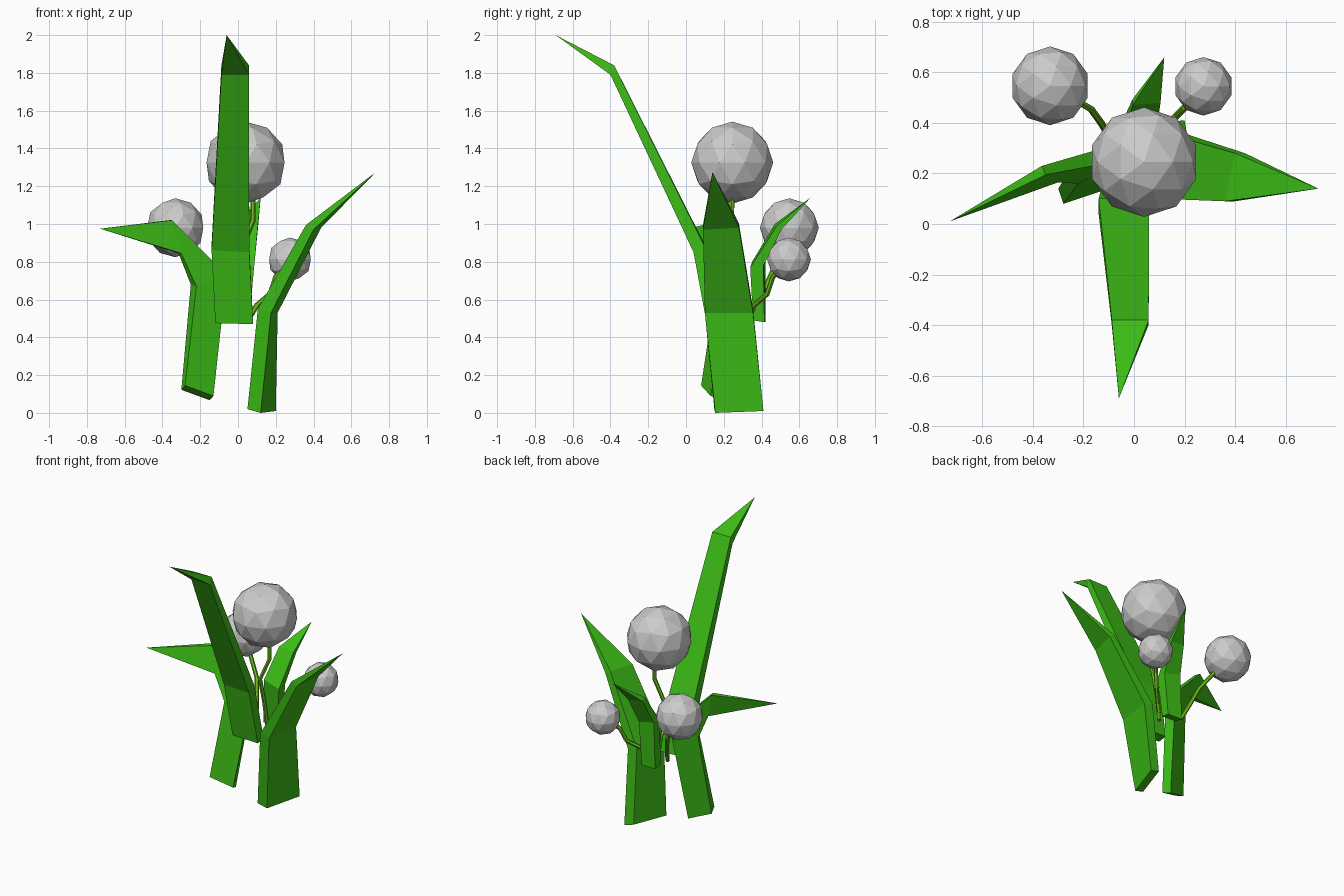
import bpy
import bmesh
from mathutils import Vector

if "Cube" in bpy.data.objects:
    bpy.data.objects.remove(bpy.data.objects["Cube"])


def material(name, rgb):
    m = bpy.data.materials.new(name)
    m.diffuse_color = (*rgb, 1)
    m.use_nodes = True
    m.node_tree.nodes["Principled BSDF"].inputs["Base Color"].default_value = m.diffuse_color
    return m


green = material("leaf_green", (0.045, 0.5, 0.008))
lime = material("stem_lime", (0.16, 0.52, 0.01))


def leaf(name, rings, tip):
    """Loft a slab through rings (edge a, edge b, thickness vector) to a tip."""
    bm = bmesh.new()
    loops = []
    for a, b, t in rings:
        a, b, t = Vector(a), Vector(b), Vector(t)
        loops.append([bm.verts.new(p) for p in (a, b, b + t, a + t)])
    bm.faces.new(loops[0])
    for lo, hi in zip(loops, loops[1:]):
        for i in range(4):
            j = (i + 1) % 4
            bm.faces.new((lo[i], lo[j], hi[j], hi[i]))
    end = bm.verts.new(tip)
    for i in range(4):
        bm.faces.new((loops[-1][i], loops[-1][(i + 1) % 4], end))
    bmesh.ops.recalc_face_normals(bm, faces=bm.faces[:])
    me = bpy.data.meshes.new(name)
    bm.to_mesh(me)
    bm.free()
    me.materials.append(green)
    bpy.context.collection.objects.link(bpy.data.objects.new(name, me))


def stem(name, points):
    cu = bpy.data.curves.new(name, 'CURVE')
    cu.dimensions = '3D'
    cu.bevel_depth = 0.014
    cu.bevel_resolution = 1
    cu.use_fill_caps = True
    sp = cu.splines.new('POLY')
    sp.use_smooth = False
    sp.points.add(len(points) - 1)
    for p, co in zip(sp.points, points):
        p.co = (*co, 1)
    cu.materials.append(lime)
    bpy.context.collection.objects.link(bpy.data.objects.new(name, cu))


# Leaves
leaf("front_leaf", [
    ((-0.12, 0.11, 0.475), (0.08, 0.11, 0.47), (0, 0.065, 0.01)),
    ((-0.14, 0.04, 0.86), (0.06, 0.04, 0.85), (0, 0.06, 0.03)),
    ((-0.088, -0.40, 1.79), (0.058, -0.40, 1.79), (0, 0.02, 0.05))],
    (-0.06, -0.69, 2.0))
leaf("right_leaf", [
    ((0.12, 0.155, 0.0), (0.20, 0.41, 0.01), (-0.07, -0.005, 0.02)),
    ((0.175, 0.10, 0.53), (0.21, 0.355, 0.53), (-0.07, 0, 0.02)),
    ((0.40, 0.09, 0.97), (0.44, 0.28, 0.98), (-0.04, 0, 0.025))],
    (0.73, 0.14, 1.275))
leaf("left_leaf", [
    ((-0.28, 0.08, 0.145), (-0.13, 0.13, 0.09), (-0.02, 0.06, -0.023)),
    ((-0.22, 0.16, 0.67), (-0.06, 0.25, 0.73), (-0.03, 0.06, 0.01)),
    ((-0.30, 0.165, 0.845), (-0.35, 0.195, 1.02), (-0.015, 0.035, 0))],
    (-0.73, 0.01, 0.975))
leaf("back_leaf", [
    ((-0.05, 0.36, 0.49), (0.06, 0.355, 0.49), (0, 0.06, -0.01)),
    ((-0.04, 0.35, 0.80), (0.085, 0.34, 0.77), (0, 0.07, 0.01)),
    ((-0.005, 0.47, 1.0), (0.105, 0.48, 0.99), (0, 0.025, -0.02))],
    (0.12, 0.66, 1.14))

# Round flowers on bent stems
flowers = [
    ("centre", (0.04, 0.245, 1.325), 0.217,
     [(0.03, 0.29, 0.50), (0.025, 0.26, 0.70), (0.02, 0.22, 0.87),
      (0.08, 0.24, 1.02)]),
    ("left", (-0.332, 0.547, 0.98), 0.156,
     [(-0.10, 0.35, 0.53), (-0.13, 0.40, 0.62), (-0.17, 0.455, 0.74)]),
    ("right", (0.275, 0.545, 0.812), 0.116,
     [(0.07, 0.34, 0.52), (0.10, 0.36, 0.57), (0.17, 0.43, 0.63),
      (0.20, 0.46, 0.72)]),
]
for name, centre, radius, path in flowers:
    bpy.ops.mesh.primitive_ico_sphere_add(subdivisions=2, radius=radius,
                                          location=centre)
    bpy.context.object.name = name + "_flower"
    end = (centre if name != "centre"
           else (0.08, centre[1], centre[2] - radius * 0.8))
    stem(name + "_stem", path + [end])
